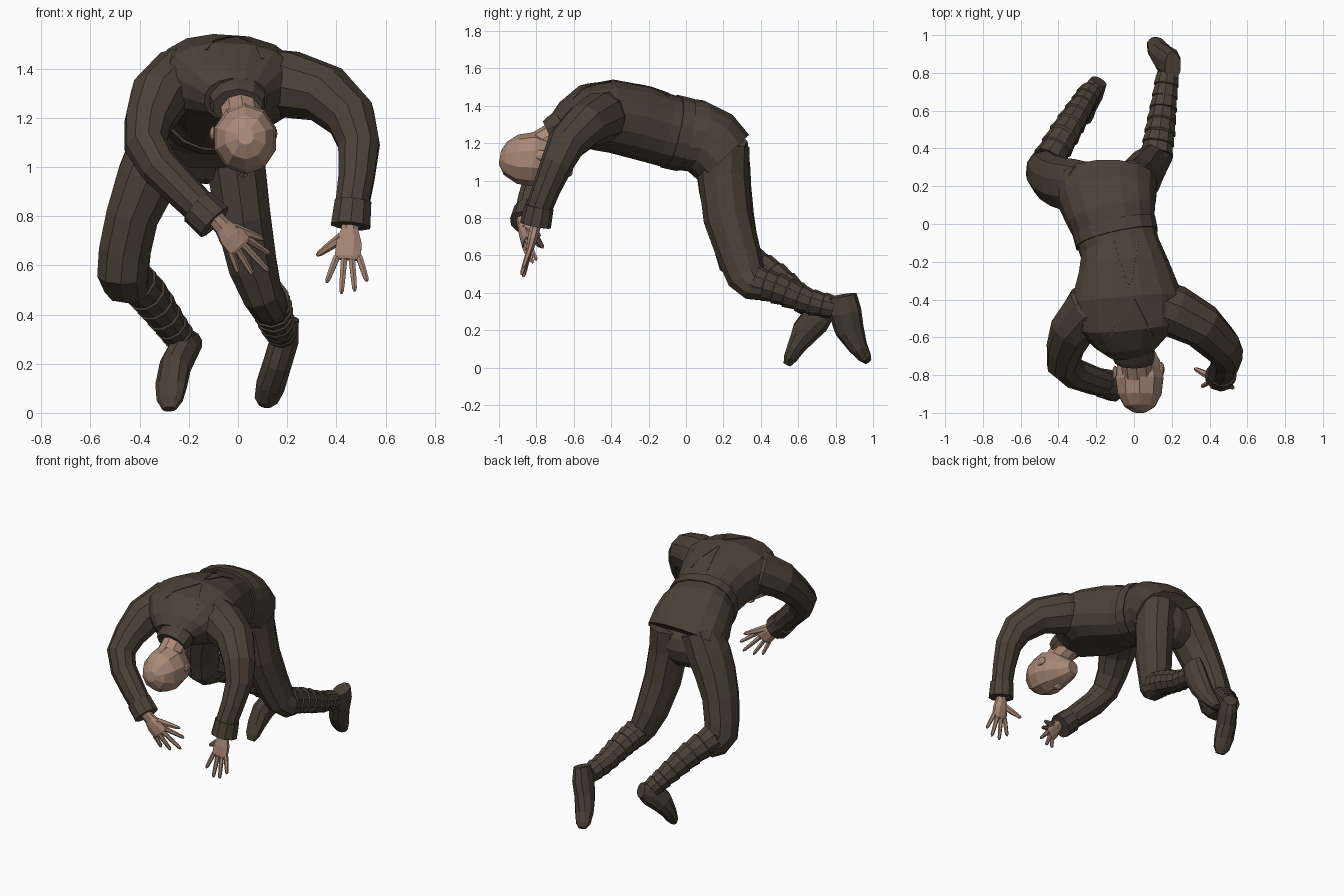
import bpy, bmesh, math
from mathutils import Vector
from mathutils.bvhtree import BVHTree


def material(name, rgb):
    m = bpy.data.materials.new(name)
    m.diffuse_color = (*rgb, 1)
    return m


CLOTH = material("dark brown cloth", (0.068, 0.054, 0.039))
SKIN = material("skin", (0.40, 0.25, 0.185))


def loft(name, rings, mat=CLOTH, sides=10, ref=(1, 0, 0), power=2.0):
    """Skin elliptical rings (x, y, z, half width, half depth) along their path."""
    bm = bmesh.new()
    pts = [Vector(r[:3]) for r in rings]
    side, loops = Vector(ref), []
    for i, r in enumerate(rings):
        t = (pts[min(i + 1, len(pts) - 1)] - pts[max(i - 1, 0)]).normalized()
        side = (side - t * side.dot(t)).normalized()
        up = t.cross(side)
        a, b = r[3], r[-1]
        loop = []
        for k in range(sides):
            w = 2 * math.pi * (k + 0.5) / sides
            c, s = math.cos(w), math.sin(w)
            c = math.copysign(abs(c) ** (2 / power), c)
            s = math.copysign(abs(s) ** (2 / power), s)
            p = pts[i] + side * a * c + up * b * s
            p.z = max(p.z, 0.0)
            loop.append(bm.verts.new(p))
        loops.append(loop)
    for l0, l1 in zip(loops, loops[1:]):
        for k in range(sides):
            n = (k + 1) % sides
            bm.faces.new((l0[k], l0[n], l1[n], l1[k]))
    bm.faces.new(loops[0])
    bm.faces.new(loops[-1])
    bmesh.ops.recalc_face_normals(bm, faces=bm.faces)
    me = bpy.data.meshes.new(name)
    bm.to_mesh(me)
    bm.free()
    me.materials.append(mat)
    ob = bpy.data.objects.new(name, me)
    bpy.context.collection.objects.link(ob)
    return ob


def ball(name, loc, size, mat):
    bpy.ops.mesh.primitive_uv_sphere_add(segments=10, ring_count=6, radius=1, location=loc)
    ob = bpy.context.object
    ob.name = name
    ob.scale = size
    ob.data.materials.append(mat)
    return ob


# jacket body, hem to collar
torso = loft("jacket", [
    (-0.14, 0.205, 1.12, 0.265, 0.185), (-0.14, 0.13, 1.20, 0.262, 0.195),
    (-0.12, 0.05, 1.24, 0.24, 0.195), (-0.10, -0.04, 1.25, 0.215, 0.195),
    (-0.075, -0.13, 1.275, 0.212, 0.195), (-0.055, -0.24, 1.31, 0.245, 0.20),
    (-0.04, -0.40, 1.345, 0.30, 0.195), (-0.03, -0.53, 1.335, 0.28, 0.175),
    (-0.02, -0.62, 1.30, 0.19, 0.13), (-0.01, -0.67, 1.275, 0.13, 0.095)],
    sides=16, power=2.3)
loft("belt", [(-0.105, -0.015, 1.247, 0.226, 0.202), (-0.09, -0.08, 1.262, 0.224, 0.203)],
     sides=16, power=2.3)
loft("collar", [(-0.01, -0.63, 1.30, 0.12, 0.10), (0.0, -0.70, 1.26, 0.115, 0.09),
                (0.0, -0.73, 1.245, 0.105, 0.08)])

# back pleats laid on the jacket surface
tree = BVHTree.FromPolygons([v.co for v in torso.data.vertices],
                            [p.vertices for p in torso.data.polygons])
for n, (x0, y0, x1, y1) in enumerate([(-0.10, -0.09, -0.03, -0.32), (0.02, -0.09, -0.02, -0.32),
                                      (-0.01, -0.40, -0.13, -0.60), (0.0, -0.40, 0.10, -0.60)]):
    path = []
    for k in range(6):
        x, y = x0 + (x1 - x0) * k / 5, y0 + (y1 - y0) * k / 5
        hit = tree.ray_cast(Vector((x, y, 3)), Vector((0, 0, -1)))[0]
        path.append((*hit, 0.008, 0.005))
    loft(f"back_pleat_{n}", path, sides=4)

# trouser seat
ball("trouser_seat", (-0.13, 0.20, 1.08), (0.24, 0.13, 0.15), CLOTH)

# trouser legs, bloused at the knee
loft("right_thigh", [
    (-0.25, 0.19, 1.20, 0.13, 0.14), (-0.32, 0.20, 1.05, 0.14, 0.145),
    (-0.37, 0.21, 0.95, 0.13, 0.14), (-0.43, 0.235, 0.80, 0.112, 0.13),
    (-0.46, 0.265, 0.66, 0.11, 0.12), (-0.467, 0.285, 0.57, 0.108, 0.115),
    (-0.455, 0.325, 0.525, 0.095, 0.09), (-0.43, 0.38, 0.51, 0.075, 0.07)])
loft("left_thigh", [
    (-0.02, 0.20, 1.18, 0.13, 0.14), (-0.01, 0.20, 1.02, 0.125, 0.135),
    (0.02, 0.225, 0.80, 0.118, 0.132), (0.06, 0.285, 0.60, 0.104, 0.118),
    (0.10, 0.325, 0.48, 0.085, 0.105), (0.125, 0.36, 0.44, 0.08, 0.085),
    (0.13, 0.42, 0.43, 0.075, 0.075)])


# wrapped shins: stepped bands
def wrapped_shin(name, ctrl, bands=7):
    rings = []
    for i in range(bands):
        for f, swell in ((0.02, 1.07), (0.93, 0.96)):
            t = (i + f) / bands * (len(ctrl) - 1)
            j = min(int(t), len(ctrl) - 2)
            a, b = Vector(ctrl[j][:3]), Vector(ctrl[j + 1][:3])
            r = ctrl[j][3] + (ctrl[j + 1][3] - ctrl[j][3]) * (t - j)
            rings.append((*a.lerp(b, t - j), r * swell))
    loft(name, rings)


wrapped_shin("right_shin", [(-0.45, 0.34, 0.57, 0.085), (-0.36, 0.49, 0.475, 0.08),
                            (-0.28, 0.62, 0.365, 0.067), (-0.225, 0.71, 0.29, 0.06)])
wrapped_shin("left_shin", [(0.12, 0.37, 0.46, 0.085), (0.14, 0.50, 0.42, 0.08),
                           (0.16, 0.65, 0.355, 0.068), (0.18, 0.80, 0.32, 0.062)])

# boots, heel to toe
loft("right_boot", [
    (-0.185, 0.755, 0.29, 0.045, 0.05), (-0.215, 0.70, 0.265, 0.058, 0.085),
    (-0.255, 0.635, 0.19, 0.064, 0.075), (-0.272, 0.59, 0.11, 0.066, 0.05),
    (-0.278, 0.558, 0.05, 0.055, 0.036), (-0.28, 0.54, 0.015, 0.03, 0.02)])
loft("left_boot", [
    (0.205, 0.835, 0.385, 0.045, 0.078), (0.19, 0.85, 0.30, 0.06, 0.088),
    (0.16, 0.875, 0.20, 0.06, 0.078), (0.132, 0.92, 0.11, 0.062, 0.052),
    (0.115, 0.957, 0.055, 0.05, 0.036), (0.11, 0.975, 0.032, 0.028, 0.02)])

# sleeves and cuffs
loft("right_sleeve", [
    (-0.10, -0.40, 1.36, 0.13), (-0.25, -0.46, 1.345, 0.14), (-0.325, -0.56, 1.28, 0.122),
    (-0.365, -0.66, 1.18, 0.10), (-0.375, -0.74, 1.09, 0.09), (-0.32, -0.79, 1.00, 0.082),
    (-0.21, -0.83, 0.89, 0.075), (-0.12, -0.855, 0.80, 0.068)])
loft("left_sleeve", [
    (0.05, -0.40, 1.36, 0.13), (0.21, -0.46, 1.335, 0.14), (0.36, -0.54, 1.295, 0.122),
    (0.46, -0.64, 1.20, 0.105), (0.492, -0.69, 1.09, 0.088), (0.482, -0.745, 0.96, 0.076),
    (0.462, -0.795, 0.83, 0.07)])
loft("right_cuff", [(-0.165, -0.842, 0.84, 0.080), (-0.095, -0.862, 0.775, 0.082)])
loft("left_cuff", [(0.468, -0.785, 0.86, 0.078), (0.458, -0.805, 0.76, 0.084)])


# hands: flat palm, four fingers and a thumb
def hand(name, wrist, knuckle, axis, tips, thumb):
    w, k, ax = Vector(wrist), Vector(knuckle), Vector(axis).normalized()
    loft(name + "_palm", [(*w.lerp(k, f), a, b) for f, a, b in
                          ((-0.4, 0.036, 0.034), (0.1, 0.038, 0.03), (0.5, 0.055, 0.029),
                           (1.0, 0.058, 0.022), (1.1, 0.05, 0.016))], SKIN, 8, axis)
    for i, tip in enumerate(tips):
        base = k + ax * (-0.045 + 0.03 * i)
        tip = Vector(tip)
        loft(f"{name}_finger_{i}", [(*base, 0.015), (*base.lerp(tip, 0.5), 0.0135),
                                    (*base.lerp(tip, 0.9), 0.011), (*tip, 0.005)], SKIN, 6, axis)
    base, tip = w.lerp(k, 0.35) + ax * thumb[0] * 0.03, Vector(thumb[1:])
    loft(name + "_thumb", [(*base, 0.022), (*base.lerp(tip, 0.5), 0.018),
                           (*base.lerp(tip, 0.9), 0.012), (*tip, 0.005)], SKIN, 6, (0, 1, 0))


hand("left_hand", (0.455, -0.805, 0.755), (0.447, -0.835, 0.635), (1, 0, 0),
     [(0.36, -0.86, 0.53), (0.42, -0.87, 0.485), (0.475, -0.88, 0.495), (0.525, -0.87, 0.535)],
     (-1, 0.32, -0.765, 0.64))
hand("right_hand", (-0.07, -0.87, 0.765), (0.005, -0.855, 0.68), (0.75, 0.25, 0.6),
     [(0.0, -0.835, 0.57), (0.06, -0.82, 0.56), (0.125, -0.80, 0.575), (0.13, -0.775, 0.645)],
     (1, 0.105, -0.78, 0.705))

# head: crown forward, face down
loft("neck", [(-0.01, -0.60, 1.29, 0.085), (0.01, -0.70, 1.23, 0.085),
              (0.02, -0.80, 1.17, 0.085)], SKIN)
loft("head", [
    (0.03, -0.995, 1.125, 0.035, 0.035), (0.03, -0.965, 1.12, 0.085, 0.09),
    (0.03, -0.90, 1.115, 0.122, 0.132), (0.03, -0.82, 1.115, 0.132, 0.145),
    (0.025, -0.745, 1.10, 0.12, 0.125), (0.015, -0.67, 1.075, 0.09, 0.08),
    (0.005, -0.61, 1.07, 0.045, 0.045)], SKIN)
loft("nose", [(0.028, -0.80, 1.0, 0.012), (0.022, -0.745, 0.975, 0.02),
              (0.02, -0.72, 0.985, 0.02)], SKIN, 6)
for x, y, label in ((-0.10, -0.79, "right"), (0.145, -0.77, "left")):
    ball(label + "_ear", (x, y, 1.135), (0.016, 0.04, 0.03), SKIN)
